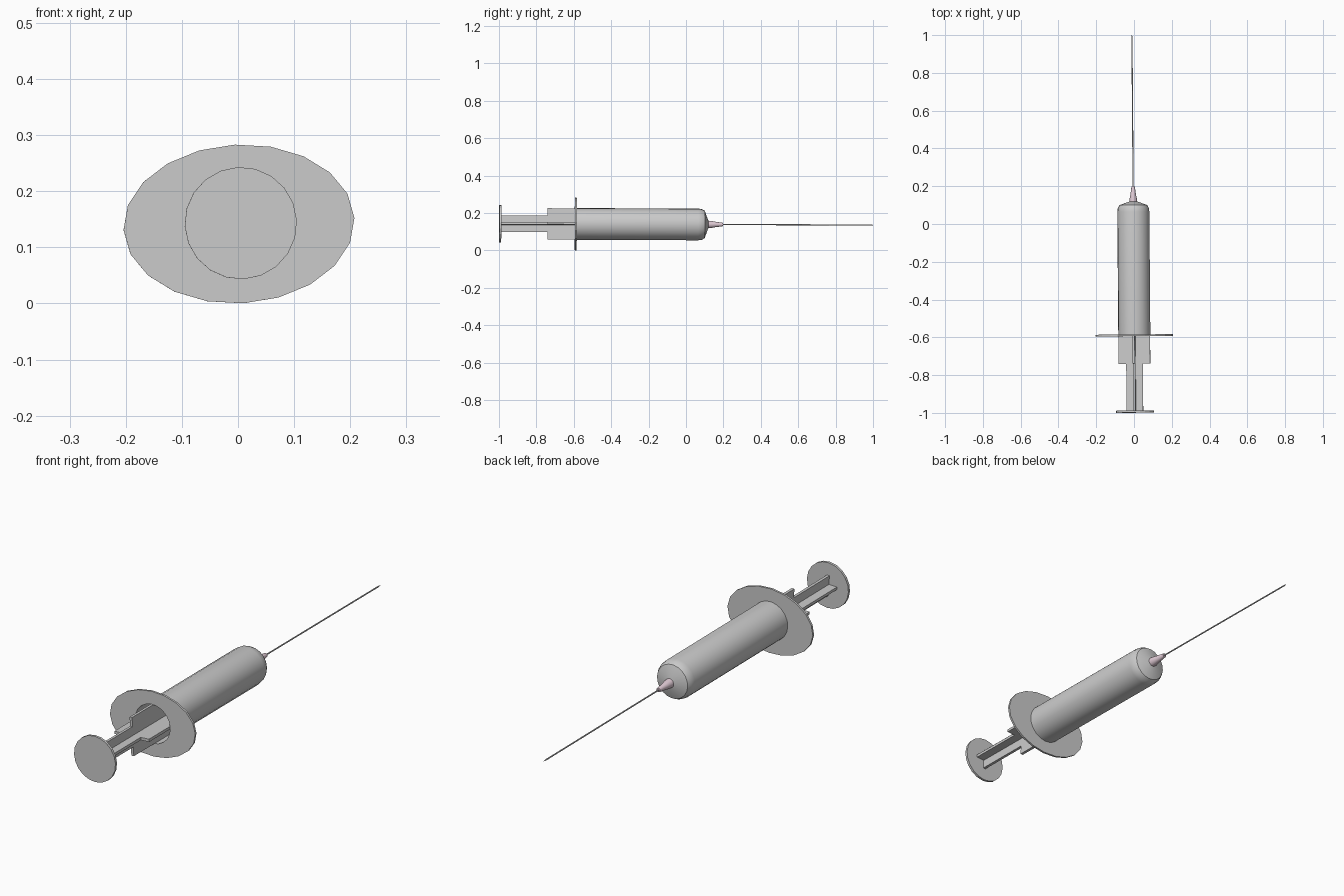
import bpy, bmesh, math
from mathutils import Matrix

if "Cube" in bpy.data.objects:
    bpy.data.objects.remove(bpy.data.objects["Cube"])

# Slight roll and tilt shared by the whole syringe
POSE = (Matrix.Translation((-0.003, 0, 0.1395)) @ Matrix.Rotation(0.008, 4, 'Z')
        @ Matrix.Rotation(-0.0035, 4, 'X') @ Matrix.Rotation(math.radians(-3), 4, 'Y'))


def finish(name, bm, smooth=None, color=None):
    bmesh.ops.recalc_face_normals(bm, faces=bm.faces)
    bm.transform(POSE)
    mesh = bpy.data.meshes.new(name)
    bm.to_mesh(mesh)
    bm.free()
    ob = bpy.data.objects.new(name, mesh)
    bpy.context.collection.objects.link(ob)
    if color:
        mat = bpy.data.materials.new(name + "_colour")
        mat.diffuse_color = (*color, 1)
        mat.use_nodes = True
        mat.node_tree.nodes["Principled BSDF"].inputs["Base Color"].default_value = mat.diffuse_color
        mesh.materials.append(mat)
    if smooth:
        bpy.ops.object.select_all(action='DESELECT')
        ob.select_set(True)
        bpy.context.view_layer.objects.active = ob
        bpy.ops.object.shade_smooth_by_angle(angle=math.radians(smooth))
    return ob


def lathe(name, profile, sides=20, caps=(True, True), closed=False, **kw):
    """Rings around the y axis; each profile entry is (y, x radius[, z radius])."""
    bm = bmesh.new()
    rings = []
    for y, rx, *rz in profile:
        r2 = rz[0] if rz else rx
        angles = [2 * math.pi * i / sides for i in range(sides)]
        rings.append([bm.verts.new((rx * math.cos(a), y, r2 * math.sin(a))) for a in angles])
    pairs = list(zip(rings, rings[1:]))
    if closed:
        pairs.append((rings[-1], rings[0]))
    for a, b in pairs:
        for i in range(sides):
            j = (i + 1) % sides
            bm.faces.new((a[i], a[j], b[j], b[i]))
    if not closed:
        for cap, ring in zip(caps, (rings[0], rings[-1])):
            if cap:
                bm.faces.new(ring)
    return finish(name, bm, **kw)


def vane(name, turn, half=0.006):
    """Stepped flat plate: narrow outside, wide where it slides in the barrel."""
    side = [(0.044, -0.99), (0.044, -0.74), (0.0835, -0.74), (0.0835, -0.285)]
    outline = side + [(-x, y) for x, y in reversed(side)]
    bm = bmesh.new()
    face = bm.faces.new([bm.verts.new((x, y, -half)) for x, y in outline])
    top = bmesh.ops.extrude_face_region(bm, geom=[face])["geom"]
    bmesh.ops.translate(bm, vec=(0, 0, 2 * half),
                        verts=[v for v in top if isinstance(v, bmesh.types.BMVert)])
    bm.transform(Matrix.Rotation(turn, 4, 'Y'))
    return finish(name, bm)


# Barrel: thin open tube with rounded shoulder
lathe("barrel", [(-0.59, 0.085), (0.065, 0.085), (0.085, 0.082), (0.1, 0.074), (0.12, 0.018)],
      caps=(False, True), smooth=40)

# Oval finger flange with the barrel opening through it
lathe("finger_flange", [(-0.594, 0.206, 0.1415), (-0.585, 0.206, 0.1415),
                        (-0.585, 0.085), (-0.594, 0.085)], closed=True)

# Plunger: crossed vanes, thumb disc and seal
vane("plunger_vane_flat", 0)
vane("plunger_vane_upright", math.pi / 2)
lathe("thumb_disc", [(-0.999, 0.1), (-0.988, 0.1)])
lathe("plunger_seal", [(-0.29, 0.0848), (-0.26, 0.0848)], smooth=40, color=(0.05, 0.05, 0.05))

# Needle hub and needle
lathe("needle_hub", [(0.105, 0.021), (0.135, 0.019), (0.155, 0.015), (0.198, 0.009)],
      sides=16, smooth=40, color=(0.75, 0.6, 0.67))
lathe("needle", [(0.19, 0.003), (0.985, 0.003), (1.0, 0.001)], sides=8, smooth=40)
